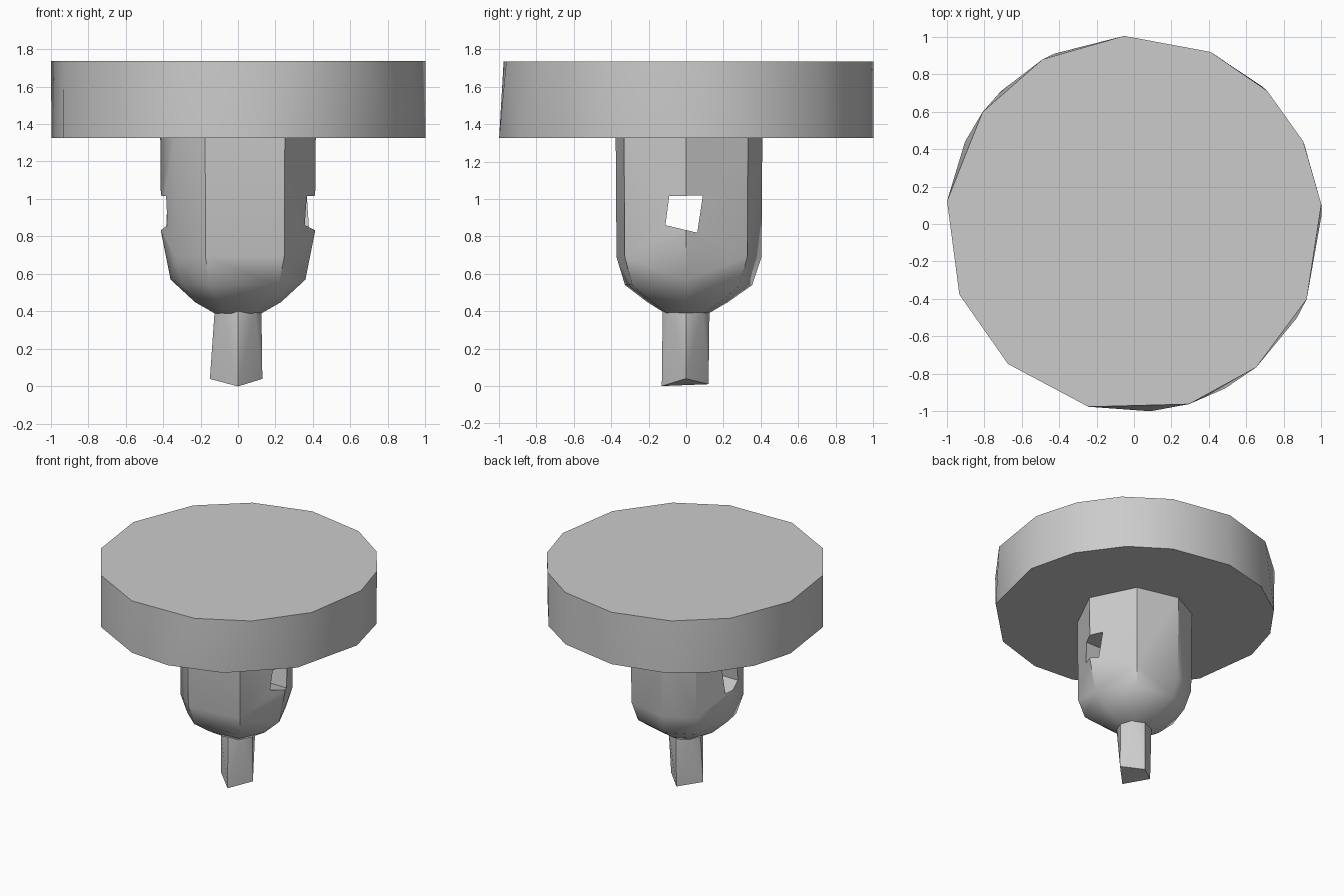
import bpy, bmesh
from math import sin, cos, radians
from mathutils import Vector

cube = bpy.data.objects.get("Cube")
if cube:
    bpy.data.objects.remove(cube, do_unlink=True)

grey = bpy.data.materials.new("plain grey")
grey.use_nodes = True
colour = (0.6, 0.6, 0.6, 1)
grey.diffuse_color = colour
grey.node_tree.nodes["Principled BSDF"].inputs["Base Color"].default_value = colour


def polar(angle, radius, z):
    a = radians(angle)
    return Vector((radius * cos(a), radius * sin(a), z))


def finish(name, bm):
    bmesh.ops.recalc_face_normals(bm, faces=bm.faces)
    mesh = bpy.data.meshes.new(name)
    bm.to_mesh(mesh)
    bm.free()
    mesh.materials.append(grey)
    obj = bpy.data.objects.new(name, mesh)
    bpy.context.collection.objects.link(obj)
    return obj


def hull(name, points):
    bm = bmesh.new()
    verts = [bm.verts.new(p) for p in points]
    bmesh.ops.convex_hull(bm, input=verts)
    bmesh.ops.dissolve_limit(bm, angle_limit=0.01, verts=bm.verts, edges=bm.edges)
    return finish(name, bm)


def loft(name, rings):
    bm = bmesh.new()
    loops = [[bm.verts.new(p) for p in ring] for ring in rings]
    for low, high in zip(loops, loops[1:]):
        for i in range(len(low)):
            j = (i + 1) % len(low)
            bm.faces.new((low[i], low[j], high[j], high[i]))
    bm.faces.new(loops[0][::-1])
    bm.faces.new(loops[-1])
    bmesh.ops.triangulate(bm, faces=bm.faces)
    return finish(name, bm)


def smooth(obj, angle):
    bpy.ops.object.select_all(action='DESELECT')
    bpy.context.view_layer.objects.active = obj
    obj.select_set(True)
    bpy.ops.object.shade_smooth_by_angle(angle=radians(angle))


# Irregular round disc: upper and lower rims have different corners
upper = [93, 66, 45, 26, 6, -23.5, -49.5, -73, -104, -132, -158, 173, 143.5, 119]
lower = [93, 66, 47, 25, 3, -30, -61, -85, -104, -132, -158, 173, 154, 135, 115]
disc = hull("disc", [polar(a, 1.005, 1.735) for a in upper]
            + [polar(a, 1.003, 1.325) for a in lower])

# Rounded body tapering to the neck
around = [0, 53, 100, 135, 180, -145, -115, -53]


def side(a):
    return a in (0, 180)


body = loft("body", [
    [polar(a, 0.125, 0.39) for a in around],
    [polar(a, 0.23, 0.45) for a in around],
    [polar(a, 0.36, 0.57 if side(a) else 0.54) for a in around],
    [polar(a, 0.41, 0.82 if side(a) else 0.69) for a in around],
    [polar(a, 0.415, 1.33) for a in around]])

# Hole through the body from side to side
outline = [(-0.11, 0.86), (0.06, 0.82), (0.09, 1.02), (-0.09, 1.015)]
cutter = loft("hole_cutter", [[(x, y, z) for y, z in outline] for x in (-0.6, 0.6)])
cutter.hide_render = True
cut = body.modifiers.new("hole", 'BOOLEAN')
cut.object, cut.operation, cut.solver = cutter, 'DIFFERENCE', 'EXACT'
bpy.context.view_layer.objects.active = body
bpy.ops.object.modifier_apply(modifier=cut.name)
bpy.data.objects.remove(cutter, do_unlink=True)

# Stem with a ridged square foot
stem = hull("stem", [polar(45 * i, 0.125, 0.4) for i in range(8)]
            + [(-0.15, 0, 0.04), (0, -0.13, 0), (0.13, 0, 0.04), (0, 0.12, 0.01)])

for obj in (disc, body, stem):
    smooth(obj, 40)
